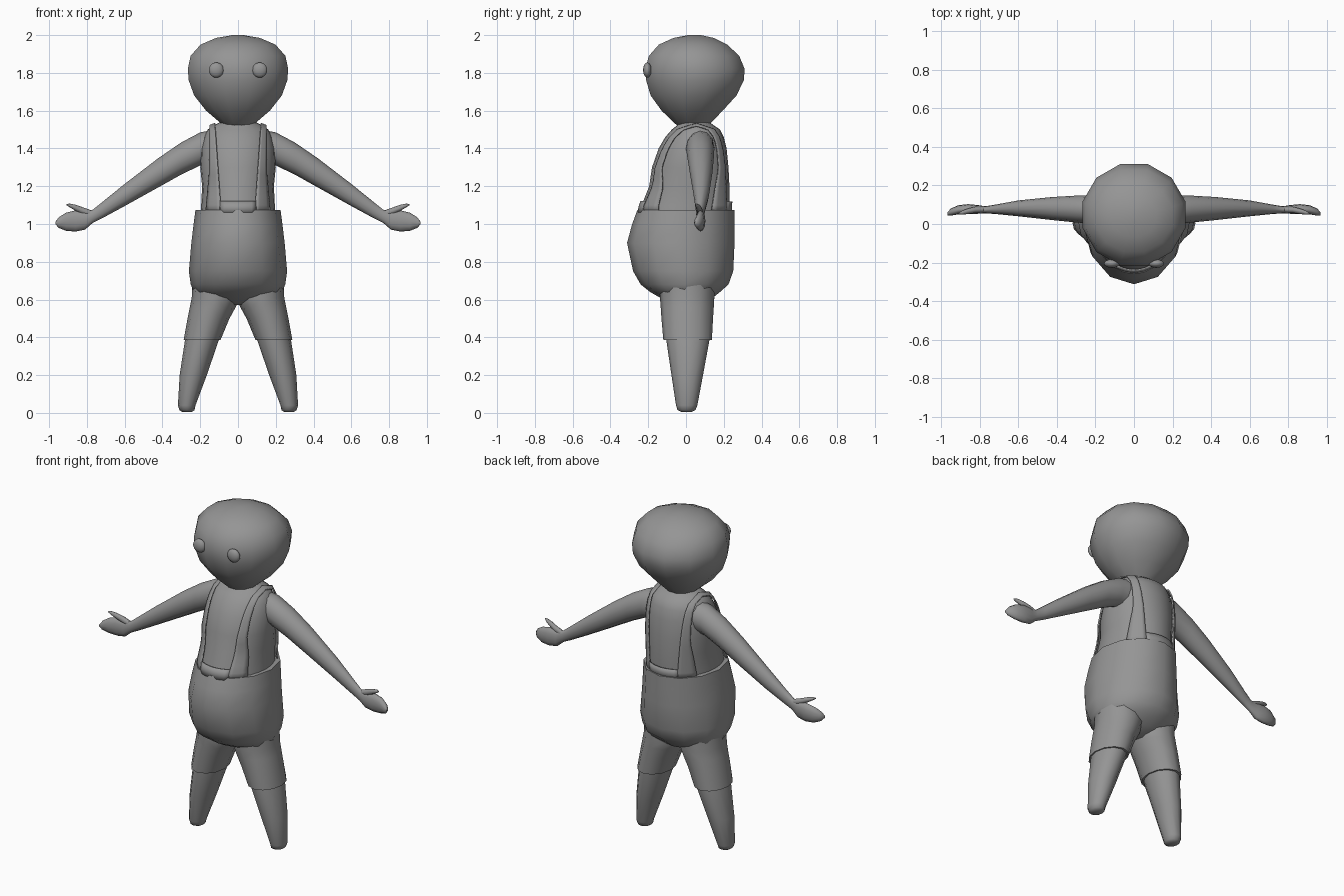
import bpy, bmesh, math
from mathutils import Vector

cube = bpy.data.objects.get("Cube")
if cube:
    bpy.data.objects.remove(cube)

grey = bpy.data.materials.new("plain grey")
grey.use_nodes = True
colour = (0.3, 0.3, 0.3, 1)
grey.diffuse_color = colour
grey.node_tree.nodes["Principled BSDF"].inputs["Base Color"].default_value = colour


def finish(name, bm, mirror=False, thickness=0):
    """Turn a bmesh into a smooth grey object, optionally mirrored in x."""
    bmesh.ops.recalc_face_normals(bm, faces=bm.faces)
    mesh = bpy.data.meshes.new(name)
    bm.to_mesh(mesh)
    bm.free()
    mesh.materials.append(grey)
    obj = bpy.data.objects.new(name, mesh)
    bpy.context.collection.objects.link(obj)
    if thickness:
        mod = obj.modifiers.new("thickness", 'SOLIDIFY')
        mod.thickness = thickness
        mod.offset = 0
    if mirror:
        mod = obj.modifiers.new("mirror", 'MIRROR')
        mod.use_mirror_merge = False
    bpy.ops.object.select_all(action='DESELECT')
    obj.select_set(True)
    bpy.context.view_layer.objects.active = obj
    bpy.ops.object.shade_smooth_by_angle(angle=math.radians(60))
    return obj


def loft(name, rings, segments, along='Z', turn=0, mirror=False):
    """Skin ellipses given as (position, low a, high a, low b, high b)."""
    bm = bmesh.new()
    rows = []
    for p, a0, a1, b0, b1 in rings:
        row = []
        for i in range(segments):
            t = 2 * math.pi * (i + turn) / segments
            a = (a0 + a1) / 2 + (a1 - a0) / 2 * math.sin(t)
            b = (b0 + b1) / 2 - (b1 - b0) / 2 * math.cos(t)
            row.append(bm.verts.new((a, b, p) if along == 'Z' else (p, a, b)))
        rows.append(row)
    for r, s in zip(rows, rows[1:]):
        for i in range(segments):
            j = (i + 1) % segments
            bm.faces.new((r[i], r[j], s[j], s[i]))
    bm.faces.new(rows[0])
    bm.faces.new(rows[-1])
    return finish(name, bm, mirror)


def centred(profile):
    """Expand (z, half width, front y, back y) into loft rings."""
    return [(z, -w, w, f, b) for z, w, f, b in profile]


# Head: twelve-sided egg, wide above and narrow at the chin
loft("head", centred([
    (1.51, 0.06, -0.03, 0.10), (1.53, 0.09, -0.06, 0.13),
    (1.60, 0.175, -0.135, 0.20), (1.68, 0.24, -0.195, 0.275),
    (1.76, 0.27, -0.22, 0.315), (1.82, 0.275, -0.225, 0.32),
    (1.89, 0.26, -0.205, 0.29), (1.95, 0.205, -0.15, 0.225),
    (1.985, 0.12, -0.07, 0.15), (2.0, 0.03, 0.01, 0.08)]), 12, turn=0.5)

# Eyes
bm = bmesh.new()
bmesh.ops.create_uvsphere(bm, u_segments=16, v_segments=10, radius=0.04)
bmesh.ops.scale(bm, vec=(1, 0.55, 1), verts=bm.verts)
bmesh.ops.translate(bm, vec=(0.115, -0.205, 1.815), verts=bm.verts)
finish("eye", bm, mirror=True)

# Upper body and neck
torso = [
    (1.00, 0.20, -0.25, 0.225), (1.10, 0.195, -0.235, 0.23),
    (1.20, 0.19, -0.195, 0.23), (1.30, 0.20, -0.18, 0.225),
    (1.40, 0.195, -0.145, 0.215), (1.46, 0.18, -0.11, 0.20),
    (1.50, 0.16, -0.075, 0.18), (1.52, 0.13, -0.05, 0.15),
    (1.55, 0.075, -0.03, 0.11)]
loft("torso", centred(torso), 24)

# Overalls body: round belly and seat
loft("overalls", centred([
    (0.57, 0.05, -0.05, 0.06), (0.60, 0.16, -0.12, 0.13),
    (0.64, 0.235, -0.19, 0.18), (0.68, 0.25, -0.24, 0.225),
    (0.75, 0.26, -0.28, 0.25), (0.90, 0.247, -0.312, 0.257),
    (1.00, 0.235, -0.285, 0.257), (1.075, 0.225, -0.257, 0.257)]), 12)


def on_torso(x, z, side):
    """Point just outside the torso at x, z; side is -1 front, 1 back."""
    for (z0, *lo), (z1, *hi) in zip(torso, torso[1:]):
        if z0 <= z <= z1:
            k = (z - z0) / (z1 - z0)
            w, f, b = (p + (q - p) * k for p, q in zip(lo, hi))
            break
    curve = math.sqrt(max(0, 1 - (x / (w + 0.01)) ** 2))
    return Vector((x, (f + b) / 2 + side * ((b - f) / 2 + 0.011) * curve, z))


def plate(name, rows, mirror=False):
    """Thin panel through rows of points."""
    bm = bmesh.new()
    grid = [[bm.verts.new(p) for p in row] for row in rows]
    for r, s in zip(grid, grid[1:]):
        for i in range(len(r) - 1):
            bm.faces.new((r[i], r[i + 1], s[i + 1], s[i]))
    finish(name, bm, mirror, 0.008)


def strap_row(z, side):
    k = (z - 1.06) / 0.44
    inner, outer = 0.09 + 0.03 * k, 0.17 - 0.02 * min(1, k * 2)
    return [on_torso(inner + (outer - inner) * i / 4, z, side) for i in range(5)]


# Shoulder straps run up the front, over the shoulder and down the back
levels = [1.06 + 0.04 * i for i in range(12)]
front = [strap_row(z, -1) for z in levels]
back = [strap_row(z, 1) for z in reversed(levels)]
over = [[Vector((0.12 + 0.0075 * i, 0.055, 1.532 - 0.003 * i)) for i in range(5)]]
plate("shoulder_strap", front + over + back, mirror=True)

# Low bib edge between the straps
for name, side in (("bib_front", -1), ("bib_back", 1)):
    plate(name, [[on_torso(0.095 * i / 4, z, side) for i in range(-4, 5)]
                 for z in (1.06, 1.09, 1.12)])

# Short trouser legs
loft("trouser_leg", [
    (0.385, 0.093, 0.288, -0.12, 0.137), (0.50, 0.045, 0.267, -0.13, 0.143),
    (0.56, 0.012, 0.255, -0.134, 0.147), (0.61, -0.01, 0.245, -0.138, 0.15),
    (0.70, 0.0, 0.24, -0.14, 0.15)], 12, mirror=True)

# Bare legs with rounded ends
loft("leg", [
    (0.005, 0.245, 0.295, -0.025, 0.03), (0.015, 0.23, 0.31, -0.045, 0.05),
    (0.04, 0.225, 0.318, -0.053, 0.06), (0.20, 0.165, 0.309, -0.077, 0.09),
    (0.39, 0.10, 0.28, -0.105, 0.125), (0.45, 0.09, 0.26, -0.105, 0.125)],
    12, mirror=True)

# Arms narrowing to the wrist, then a flat mitten hand
loft("arm_and_hand", [
    (0.12, 0.0, 0.15, 1.32, 1.50), (0.20, 0.0, 0.15, 1.31, 1.485),
    (0.30, 0.008, 0.147, 1.262, 1.432), (0.42, 0.02, 0.14, 1.195, 1.35),
    (0.60, 0.04, 0.122, 1.095, 1.212), (0.72, 0.052, 0.10, 1.03, 1.115),
    (0.77, 0.055, 0.092, 1.005, 1.075), (0.81, 0.053, 0.098, 0.97, 1.07),
    (0.86, 0.052, 0.103, 0.96, 1.072), (0.91, 0.05, 0.097, 0.964, 1.06),
    (0.95, 0.043, 0.08, 0.98, 1.035), (0.966, 0.045, 0.06, 0.998, 1.012)],
    12, along='X', mirror=True)

# Thumbs
loft("thumb", [
    (0.77, 0.06, 0.09, 1.03, 1.07), (0.82, 0.058, 0.09, 1.05, 1.088),
    (0.86, 0.052, 0.08, 1.07, 1.102), (0.89, 0.048, 0.07, 1.088, 1.108),
    (0.908, 0.05, 0.058, 1.1, 1.106)], 8, along='X', mirror=True)
